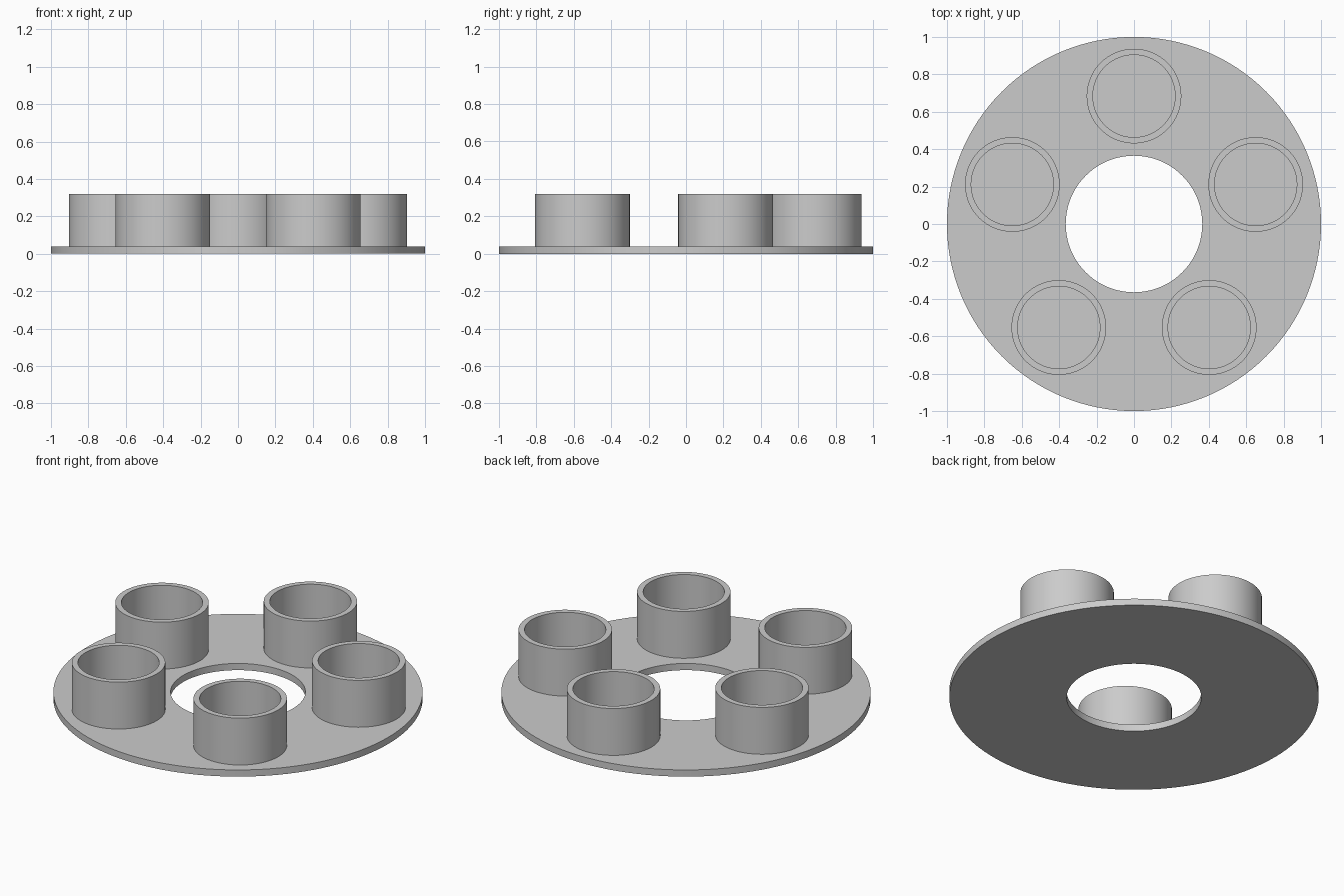
import bpy
import bmesh
from math import cos, sin, tau, radians

old = bpy.data.objects.get("Cube")
if old:
    bpy.data.objects.remove(old)

grey = bpy.data.materials.new("plain_grey")
grey.use_nodes = True
colour = (0.6, 0.6, 0.6, 1)
grey.diffuse_color = colour
grey.node_tree.nodes["Principled BSDF"].inputs["Base Color"].default_value = colour


def ring(name, outer, inner, bottom, top, centre=(0, 0), sides=128):
    """Flat-ended tube, made by sweeping a rectangular section around z."""
    bm = bmesh.new()
    section = [(outer, bottom), (outer, top), (inner, top), (inner, bottom)]
    loops = [[bm.verts.new((r * cos(tau * i / sides), r * sin(tau * i / sides), z))
              for r, z in section] for i in range(sides)]
    for i in range(sides):
        a, b = loops[i], loops[(i + 1) % sides]
        for j in range(4):
            k = (j + 1) % 4
            bm.faces.new((a[j], b[j], b[k], a[k]))
    bmesh.ops.recalc_face_normals(bm, faces=bm.faces)
    mesh = bpy.data.meshes.new(name)
    bm.to_mesh(mesh)
    bm.free()
    mesh.materials.append(grey)
    obj = bpy.data.objects.new(name, mesh)
    obj.location = (*centre, 0)
    bpy.context.collection.objects.link(obj)
    bpy.ops.object.select_all(action="DESELECT")
    obj.select_set(True)
    bpy.context.view_layer.objects.active = obj
    bpy.ops.object.shade_smooth_by_angle(angle=radians(30))
    return obj


# Base disc with a central hole
plate_top = 0.04
ring("base_plate", 1.0, 0.365, 0, plate_top)

# Five open cups standing on the plate, the first at the back
for n in range(5):
    angle = tau / 4 + n * tau / 5
    ring(f"cup_{n + 1}", 0.253, 0.22, plate_top, 0.32,
         (0.684 * cos(angle), 0.684 * sin(angle)), sides=96)
